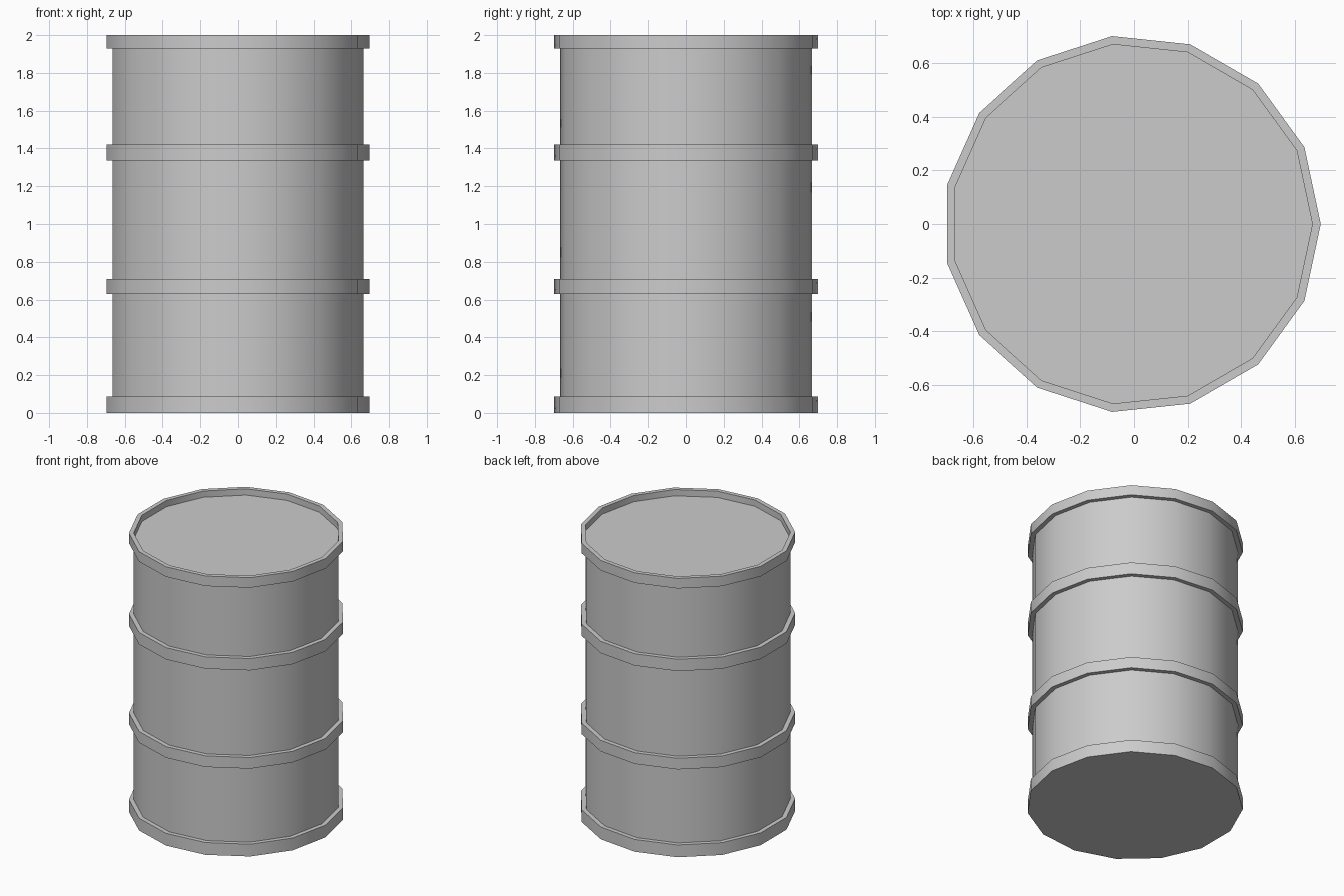
import bpy, bmesh, math

if "Cube" in bpy.data.objects:
    bpy.data.objects.remove(bpy.data.objects["Cube"])

SIDES = 15
R_BAND, R_BODY = 0.703, 0.672
CENTRE_X = -0.008  # odd side count: shifts the bounding box back to x = 0
HOOPS = [(0.0, 0.088), (0.63, 0.71), (1.335, 1.42), (1.928, 2.0)]
LID_Z = 1.955


def lathe(name, profile):
    """Revolve an (r, z) profile and cap both of its ends with an n-gon."""
    bm = bmesh.new()
    rings = []
    for r, z in profile:
        rings.append([bm.verts.new((CENTRE_X + r * math.cos(a), r * math.sin(a), z))
                      for a in (math.tau * i / SIDES for i in range(SIDES))])
    for low, high in zip(rings, rings[1:]):
        for i in range(SIDES):
            j = (i + 1) % SIDES
            bm.faces.new((low[i], low[j], high[j], high[i]))
    bm.faces.new(rings[0][::-1])
    bm.faces.new(rings[-1])
    bmesh.ops.recalc_face_normals(bm, faces=bm.faces)
    mesh = bpy.data.meshes.new(name)
    bm.to_mesh(mesh)
    bm.free()
    obj = bpy.data.objects.new(name, mesh)
    bpy.context.collection.objects.link(obj)
    bpy.context.view_layer.objects.active = obj
    obj.select_set(True)
    bpy.ops.object.shade_smooth_by_angle(angle=math.radians(30))
    obj.select_set(False)
    return obj


# Drum wall: each hoop steps out from the body and back in
profile = []
for bottom, top in HOOPS:
    if bottom > 0:
        profile.append((R_BODY, bottom))
    profile += [(R_BAND, bottom), (R_BAND, top), (R_BODY, top)]

# Recessed lid inside the top rim
profile.append((R_BODY, LID_Z))

lathe("drum", profile)
